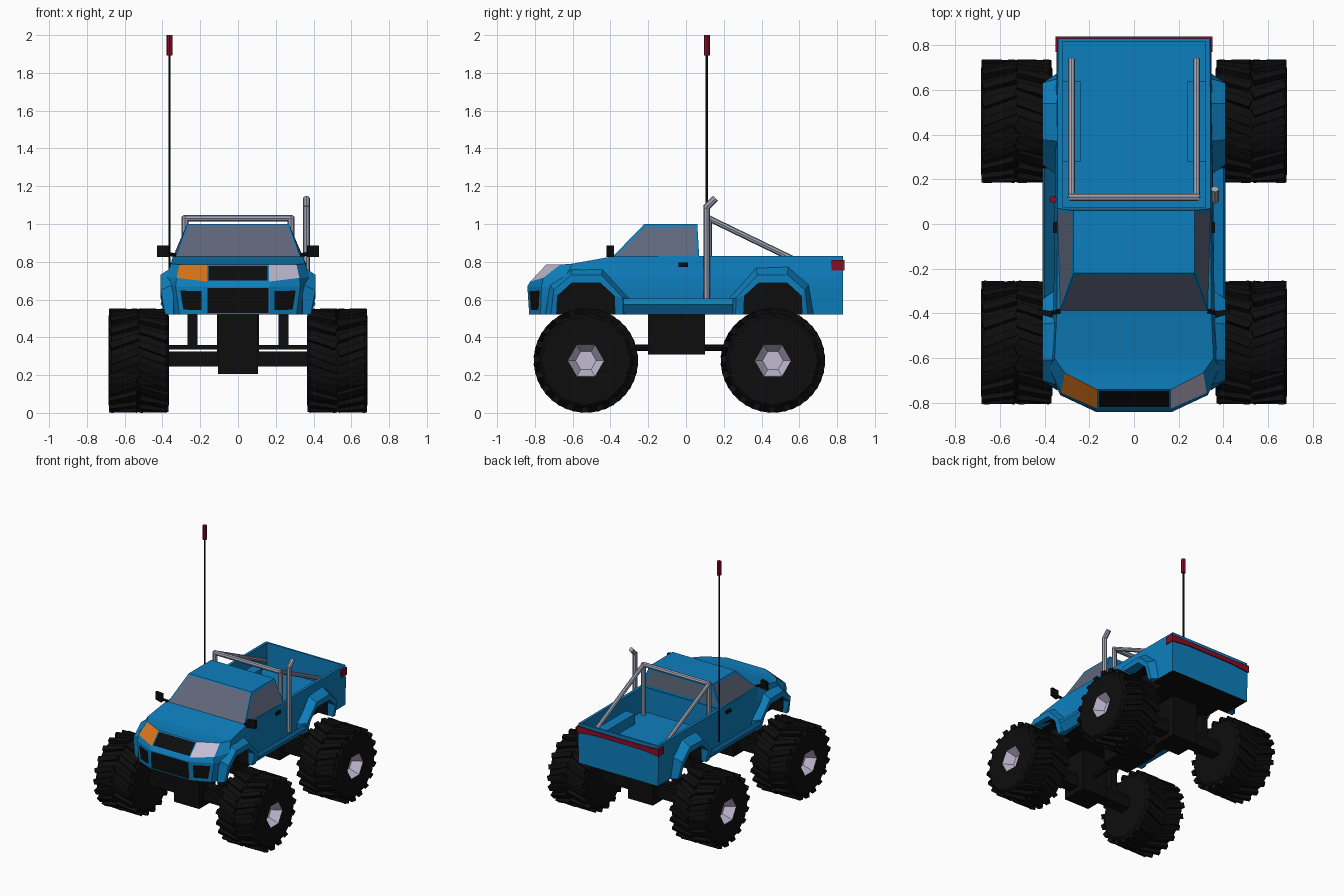
import bpy, bmesh
from math import pi, cos, sin
from mathutils import Matrix, Vector

if "Cube" in bpy.data.objects:
    bpy.data.objects.remove(bpy.data.objects["Cube"])

COLOURS = {
    "body_blue": (0.004, 0.21, 0.51),
    "rubber_black": (0.004, 0.004, 0.004),
    "window_glass": (0.115, 0.135, 0.20),
    "hub_silver": (0.55, 0.50, 0.66),
    "tube_grey": (0.34, 0.37, 0.46),
    "signal_orange": (0.68, 0.18, 0.01),
    "lamp_red": (0.25, 0.004, 0.02),
}
BLUE, BLACK, GLASS, SILVER, GREY, ORANGE, RED = range(7)
PALETTE = []
for label, rgb in COLOURS.items():
    mat = bpy.data.materials.new(label)
    mat.use_nodes = True
    mat.diffuse_color = (*rgb, 1)
    mat.node_tree.nodes["Principled BSDF"].inputs["Base Color"].default_value = (*rgb, 1)
    PALETTE.append(mat)


def finish(name, bm, colour):
    """Turn a bmesh into a flat-shaded object of one colour."""
    bmesh.ops.recalc_face_normals(bm, faces=bm.faces[:])
    for f in bm.faces:
        f.material_index = colour
    me = bpy.data.meshes.new(name)
    bm.to_mesh(me)
    bm.free()
    for mat in PALETTE:
        me.materials.append(mat)
    ob = bpy.data.objects.new(name, me)
    bpy.context.scene.collection.objects.link(ob)
    return ob


def loft(name, rings, colour):
    """Skin closed rings of equal, even length and cap both ends in strips."""
    bm = bmesh.new()
    rows = [[bm.verts.new(p) for p in ring] for ring in rings]
    n = len(rows[0])
    for a, b in zip(rows, rows[1:]):
        for j in range(n):
            k = (j + 1) % n
            bm.faces.new((a[j], a[k], b[k], b[j]))
    for row in (rows[0], rows[-1]):
        for i in range(n // 2 - 1):
            bm.faces.new((row[i], row[i + 1], row[n - 2 - i], row[n - 1 - i]))
    return finish(name, bm, colour)


def box(name, lo, hi, colour):
    ring = [(lo[0], lo[1]), (hi[0], lo[1]), (hi[0], hi[1]), (lo[0], hi[1])]
    return loft(name, [[(x, y, z) for x, y in ring] for z in (lo[2], hi[2])], colour)


def side_box(name, s, lo, hi, colour):
    """Box given for the +x side, placed on side s."""
    return box(name, (s * lo[0], *lo[1:]), (s * hi[0], *hi[1:]), colour)


def rod(name, points, r, colour, sides=8):
    bm = bmesh.new()
    for a, b in zip(points, points[1:]):
        a, b = Vector(a), Vector(b)
        d = b - a
        m = Matrix.Translation((a + b) / 2) @ d.to_track_quat("Z", "Y").to_matrix().to_4x4()
        bmesh.ops.create_cone(bm, cap_ends=True, segments=sides, radius1=r, radius2=r,
                              depth=d.length + r, matrix=m)
    return finish(name, bm, colour)


def panel(ob, insets):
    """Inset faces by index and colour what is left inside."""
    bm = bmesh.new()
    bm.from_mesh(ob.data)
    bm.faces.ensure_lookup_table()
    for face, width, colour in [(bm.faces[i], w, c) for i, w, c in insets]:
        if width:
            bmesh.ops.inset_individual(bm, faces=[face], thickness=width)
        face.material_index = colour
    bm.to_mesh(ob.data)
    bm.free()


def combine(ob, tool, operation):
    mod = ob.modifiers.new("combine", "BOOLEAN")
    mod.object, mod.operation, mod.solver = tool, operation, "EXACT"
    bpy.context.view_layer.update()
    deps = bpy.context.evaluated_depsgraph_get()
    result = bpy.data.meshes.new_from_object(ob.evaluated_get(deps))
    ob.modifiers.clear()
    ob.data = result
    bpy.data.objects.remove(tool)


def mirrored(half):
    return half + [(-x, y, z) for x, y, z in reversed(half)]


AXLES = ((-0.53, -1), (0.46, 1))
WHEEL_Z = 0.277
ARCH = [(-.155, .52), (-.15, .62), (-.075, .688), (.075, .688), (.15, .62), (.155, .52)]
FLARE = [(-.24, .52), (-.24, .60), (-.09, .77), (.08, .775), (.19, .68), (.215, .52)]

# Lower body, lofted upward from plan outlines
plans = [
    [(.17, -.83, .52), (.31, -.77, .52), (.365, -.66, .52), (.35, -.36, .52), (.34, .83, .52)],
    [(.17, -.84, .67), (.33, -.765, .67), (.385, -.64, .67), (.36, -.36, .67), (.345, .83, .67)],
    [(.165, -.825, .695), (.325, -.755, .715), (.38, -.64, .72), (.36, -.36, .72), (.345, .83, .72)],
    [(.165, -.74, .785), (.31, -.665, .785), (.355, -.6, .79), (.345, -.38, .83), (.34, .83, .83)],
]
body = loft("body", [mirrored(p) for p in plans], BLUE)
# Grilles, fog lamp recesses, headlights and dark underside
panel(body, [(9, .012, BLACK), (0, .035, BLACK), (8, .035, BLACK), (29, .012, BLACK),
             (20, 0, SILVER), (28, 0, ORANGE)] + [(i, 0, BLACK) for i in range(30, 34)])

# Open bed with wheel humps, then dark wheel wells
combine(body, box("bed_cutter", (-.32, .075, .64), (.32, .815, 1), BLUE), "DIFFERENCE")
for s in (1, -1):
    combine(body, side_box("bed_hump", s, (.24, .28, .6), (.33, .64, .72), BLUE), "UNION")
for yc, d in AXLES:
    for s in (1, -1):
        rings = [[(s * x, yc + y, z if z > .53 else .45) for y, z in ARCH] for x in (.26, .5)]
        combine(body, loft("well_cutter", rings, BLACK), "DIFFERENCE")

# Cab with flush windows
cab = loft("cab", [mirrored([(.335, -.40, .815), (.345, .07, .825)]),
                   mirrored([(.27, -.22, 1.0), (.27, .06, 1.0)])], BLUE)
panel(cab, [(0, .02, GLASS), (1, .04, GLASS), (2, .02, GLASS), (3, .013, GLASS)])

for s in (1, -1):
    # Wheel arch flares
    for yc, d in AXLES:
        rings = []
        for (ay, az), (oy, oz) in zip(ARCH, FLARE):
            rim = .385 if az < .55 else .41
            my, mz = ay * .5 + oy * .5, az * .5 + oz * .5
            rings.append([(s * x, yc + d * y, z) for x, y, z in
                          ((.335, ay, az), (rim, ay, az), (rim, my, mz), (.342, oy, oz))])
        loft("wheel_flare", rings, BLUE)
    # Sills, handles and mirrors
    sill = [(.33, .52), (.37, .52), (.41, .575), (.40, .605)]
    loft("sill", [[(s * x, y, z) for x, z in sill] for y in (-.33, .25)], BLUE)
    side_box("door_handle", s, (.34, -.04, .773), (.362, .01, .795), BLACK)
    rod("mirror_arm", [(s * .335, -.39, .835), (s * .38, -.4, .845)], .01, BLACK)
    loft("mirror", [[(s * x, y, z) for x, y in ((.365, -.42), (.43, -.40), (.43, -.38), (.365, -.39))]
                    for z in (.825, .885)], BLACK)
    # Tail lamp ends and roll bar stays
    side_box("tail_lamp_side", s, (.335, .77, .755), (.351, .838, .81), RED)
    rod("roll_bar_stay", [(s * .28, .12, 1.03), (s * .28, .73, .735)], .016, GREY)

# Tail lamp band, narrowing towards the middle
loft("tail_lamp_band", [[(x, .822, a), (x, .838, a), (x, .838, b), (x, .822, b)]
                        for x, a, b in ((-.35, .755, .81), (-.2, .77, .805),
                                        (.2, .77, .805), (.35, .755, .81))], RED)

# Roll bar, exhaust stack and aerial
rod("roll_bar", [(.28, .12, .63), (.28, .12, 1.03), (-.28, .12, 1.03), (-.28, .12, .63)], .018, GREY)
rod("exhaust_stack", [(.362, .11, .6), (.362, .11, 1.09), (.362, .15, 1.13)], .018, GREY)
rod("aerial", [(-.362, .11, .6), (-.362, .11, 1.9)], .006, BLACK, 6)
rod("aerial_tip", [(-.362, .11, 1.9), (-.362, .11, 1.992)], .016, RED)

# Running gear
box("gearbox", (-.11, -.2, .31), (.11, .1, .53), BLACK)
rod("drive_shaft", [(0, -.53, .345), (0, .46, .345)], .017, BLACK)
for yc, d in AXLES:
    box("differential", (-.107, yc - .1, .205), (.107, yc + .1, .56), BLACK)
    box("axle", (-.4, yc - .045, .245), (.4, yc + .045, .325), BLACK)
    box("axle_link", (-.4, yc - .03, .335), (.4, yc + .03, .36), BLACK)
    for s in (1, -1):
        side_box("strut", s, (.215, yc - .027, .34), (.267, yc + .027, .56), BLACK)


def circle(x, r, sides):
    return [(x, r * cos(2 * pi * i / sides), r * sin(2 * pi * i / sides)) for i in range(sides)]


# One tyre with a dished hub, and its chevron tread
tyre = loft("tyre", [circle(x, r, 12) for x, r in
                     ((-.16, .235), (-.145, .255), (.145, .255), (.16, .238))], BLACK)
combine(tyre, loft("hub_cutter", [circle(.09, .055, 6), circle(.17, .103, 6)], SILVER), "DIFFERENCE")
bm = bmesh.new()
LUGS = 20
for i in range(LUGS):
    for s in (1, -1):
        turn = Matrix.Rotation(2 * pi * (i + s * .25) / LUGS, 4, "X")
        place = Matrix.Translation((s * .078, 0, .258)) @ Matrix.Rotation(s * .35, 4, "Z")
        bmesh.ops.create_cube(bm, matrix=turn @ place @ Matrix.Diagonal((.155, .036, .032, 1)))
tread = finish("tyre_tread", bm, BLACK)

# Place all four wheels
for part in (tyre, tread):
    for yc, d in AXLES:
        for s in (1, -1):
            wheel = bpy.data.objects.new(part.name + "_wheel", part.data)
            bpy.context.scene.collection.objects.link(wheel)
            wheel.location = (s * .525, yc, WHEEL_Z)
            wheel.rotation_euler.z = 0 if s > 0 else pi
for part in (tyre, tread):
    bpy.data.objects.remove(part)
